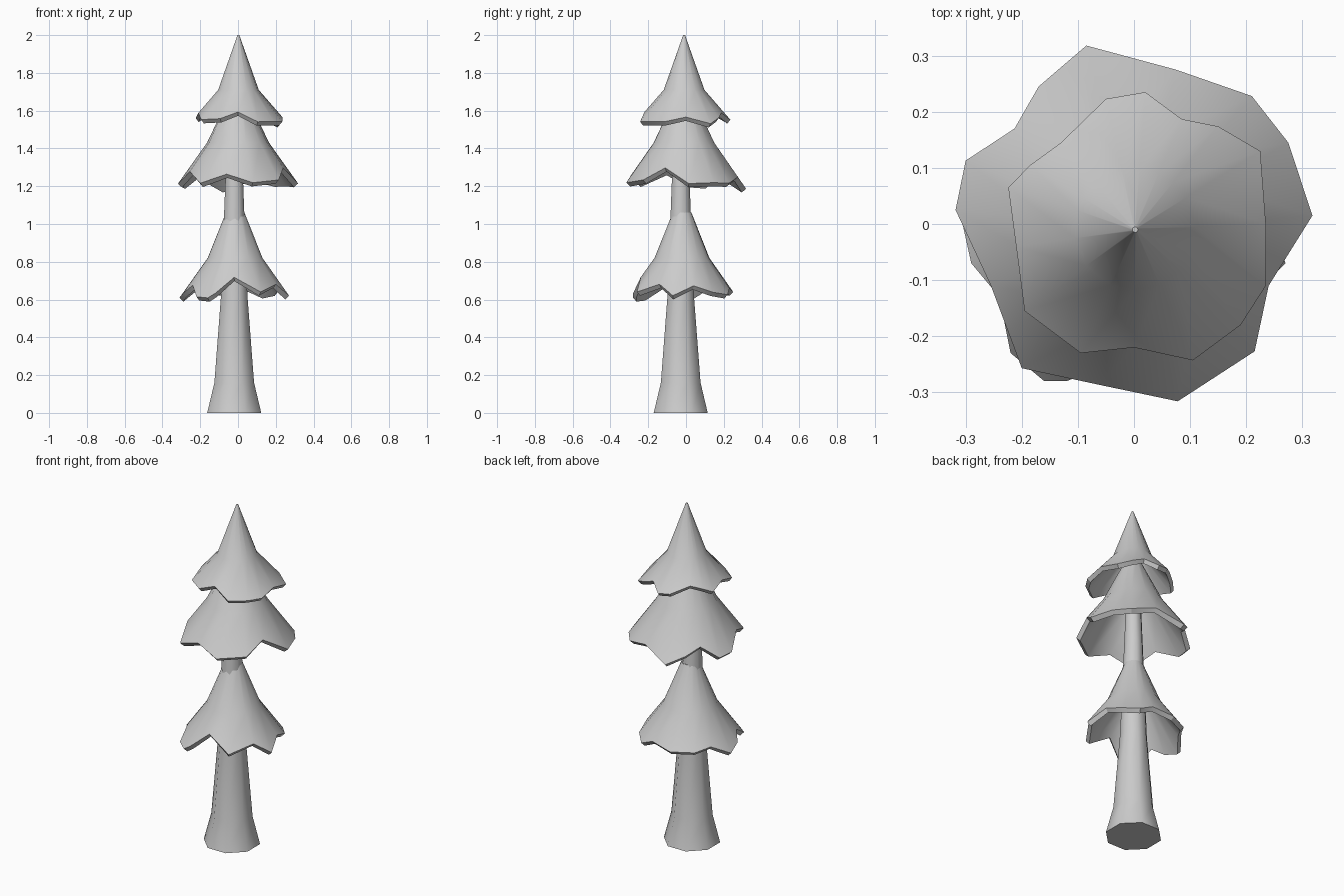
import bpy
import bmesh
from math import cos, sin, pi, hypot
from mathutils import Vector

cube = bpy.data.objects.get("Cube")
if cube:
    bpy.data.objects.remove(cube, do_unlink=True)

# single grey used by the whole tree
GREY = (0.6, 0.6, 0.6, 1)
grey = bpy.data.materials.new("plain grey")
grey.use_nodes = True
grey.diffuse_color = GREY
grey.node_tree.nodes["Principled BSDF"].inputs["Base Color"].default_value = GREY


def loft(name, rings, angle):
    """Skin a stack of equal rings, cap both ends and shade the result."""
    bm = bmesh.new()
    loops = [[bm.verts.new(p) for p in ring] for ring in rings]
    for low, high in zip(loops, loops[1:]):
        for i in range(len(low)):
            j = (i + 1) % len(low)
            bm.faces.new((low[i], low[j], high[j], high[i]))
    bm.faces.new(loops[0])
    bm.faces.new(loops[-1])
    bmesh.ops.recalc_face_normals(bm, faces=bm.faces)
    mesh = bpy.data.meshes.new(name)
    bm.to_mesh(mesh)
    bm.free()
    mesh.materials.append(grey)
    obj = bpy.data.objects.new(name, mesh)
    bpy.context.collection.objects.link(obj)
    bpy.ops.object.select_all(action="DESELECT")
    obj.select_set(True)
    bpy.context.view_layer.objects.active = obj
    bpy.ops.object.shade_smooth_by_angle(angle=angle)
    return obj


# trunk: flared eight-sided column, profile of (radius, height)
def trunk_ring(radius, z):
    turns = [2 * pi * (i + 0.5) / 8 for i in range(8)]
    centre = Vector((-0.02, -0.028, z))
    size = radius / cos(pi / 8)
    return [centre + Vector((size * cos(a), size * sin(a), 0)) for a in turns]


profile = [(0.143, 0), (0.105, 0.16), (0.07, 0.62), (0.048, 1.2), (0.03, 1.68)]
loft("trunk", [trunk_ring(r, z) for r, z in profile], pi * 0.28)


# foliage: hollow bell with a ragged rim that follows the slope of the bell
def skirt(name, centre, top, mid, slope, rim):
    cx, cy = centre
    outer = [[], [], []]
    for x, y in rim:
        x, y = x / 100, y / 100
        reach = hypot(x - cx, y - cy)
        dx, dy = (x - cx) / reach, (y - cy) / reach
        for ring, (r, z) in zip(outer, (top, mid)):
            ring.append(Vector((cx + dx * r, cy + dy * r, z)))
        outer[2].append(Vector((x, y, mid[1] - slope * (reach - mid[0]))))
    # inner lining, set in and down from the outer surface
    inner = []
    for ring, inset, drop in zip(outer, (0.3, 0.17, 0.07), (0.07, 0.02, 0.02)):
        lining = []
        for p in ring:
            axis = Vector((cx, cy, p.z))
            lining.append(p.lerp(axis, inset) - Vector((0, 0, drop)))
        inner.append(lining)
    loft(name, outer + inner[::-1], pi / 6)


skirt("lower_foliage", (-0.015, -0.02), (0.05, 1.06), (0.147, 0.82), 1.4,
      [(27, -7), (20, -14), (12, -26), (-2, -24), (-12, -28), (-16, -28),
       (-22, -23), (-24, -13), (-29, -7), (-31, 2), (-24, 11), (-19, 19),
       (-7, 25), (6, 23), (14, 22), (21, 14), (23, 4)])
skirt("middle_foliage", (0, -0.01), (0.045, 1.68), (0.165, 1.43), 1.4,
      [(31.8, 1.5), (24, -11), (21.5, -22.7), (7.8, -31.6), (-6, -28.7),
       (-20, -25.7), (-25.5, -11), (-31.8, 2.5), (-30, 11.3), (-21.3, 17),
       (-17, 24.5), (-8.5, 31.8), (7.5, 27.5), (21, 22.8), (27.5, 14.5)])
skirt("upper_foliage", (0.002, -0.01), (0.005, 2), (0.108, 1.71), 1.15,
      [(23.5, 0), (23.5, -11), (19, -18), (10.5, -24.3), (0, -22),
       (-9.5, -23), (-19.5, -15.5), (-21, -4), (-22.4, 6.5), (-18.5, 10.5),
       (-13, 14.5), (-5, 22.3), (2, 23.5), (8.5, 18.7), (15, 17.4), (22.5, 13)])
